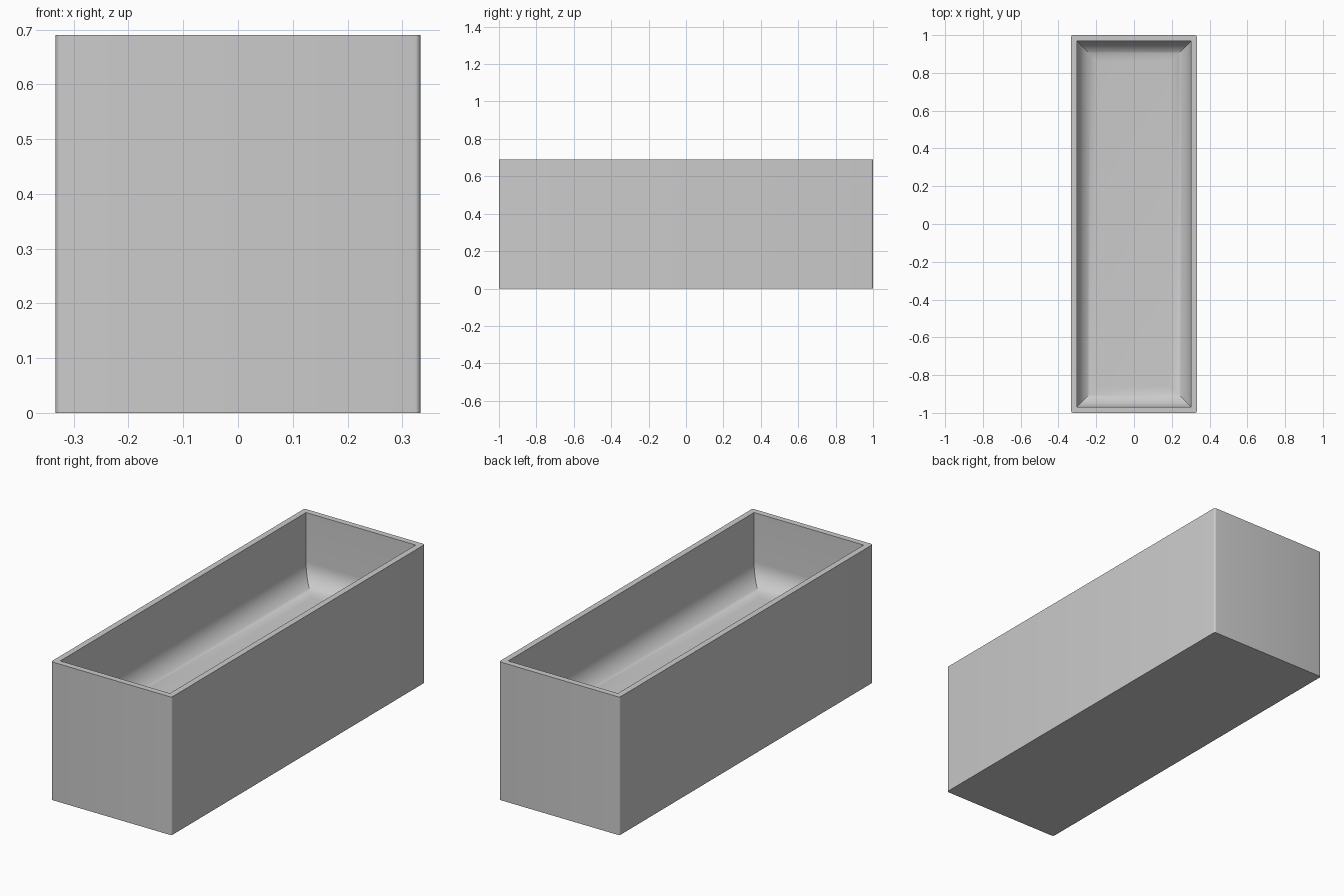
import bpy, bmesh, math

default = bpy.data.objects.get("Cube")
if default:
    bpy.data.objects.remove(default, do_unlink=True)

WIDTH, LENGTH, HEIGHT = 0.666, 2.0, 0.69
WALL = 0.03          # wall thickness
FLOOR = 0.335        # height of the inner floor
COVE = 0.11          # radius between inner walls and floor
CORNER = 0.01        # radius of the outer upright edges

concrete = bpy.data.materials.new("grey concrete")
concrete.use_nodes = True
colour = (0.6, 0.6, 0.6, 1)
concrete.diffuse_color = colour
concrete.node_tree.nodes["Principled BSDF"].inputs["Base Color"].default_value = colour


def rounded_box(name, size, bottom, pick_edge, radius, segments):
    """Box standing at height bottom, with the picked edges rounded."""
    bm = bmesh.new()
    bmesh.ops.create_cube(bm, size=1)
    for v in bm.verts:
        v.co = (v.co.x * size[0], v.co.y * size[1], (v.co.z + 0.5) * size[2] + bottom)
    edges = [e for e in bm.edges if pick_edge(*(v.co.z for v in e.verts))]
    bmesh.ops.bevel(bm, geom=edges, offset=radius, segments=segments,
                    profile=0.5, affect='EDGES')
    mesh = bpy.data.meshes.new(name)
    bm.to_mesh(mesh)
    bm.free()
    mesh.materials.append(concrete)
    obj = bpy.data.objects.new(name, mesh)
    bpy.context.collection.objects.link(obj)
    return obj


# Outer block with softened upright corners
planter = rounded_box("planter_box", (WIDTH, LENGTH, HEIGHT), 0,
                      lambda a, b: abs(a - b) > 0.1, CORNER, 5)

# Hollow with coved, mitred floor edges
hollow = rounded_box("hollow_cutter", (WIDTH - 2 * WALL, LENGTH - 2 * WALL, HEIGHT), FLOOR,
                     lambda a, b: max(a, b) < FLOOR + 0.01, COVE, 12)
hollow.hide_render = True

cut = planter.modifiers.new("hollow", 'BOOLEAN')
cut.operation = 'DIFFERENCE'
cut.solver = 'EXACT'
cut.object = hollow

bpy.ops.object.select_all(action='DESELECT')
planter.select_set(True)
bpy.context.view_layer.objects.active = planter
bpy.ops.object.modifier_apply(modifier=cut.name)
bpy.data.objects.remove(hollow, do_unlink=True)
bpy.ops.object.shade_smooth_by_angle(angle=math.radians(30))
